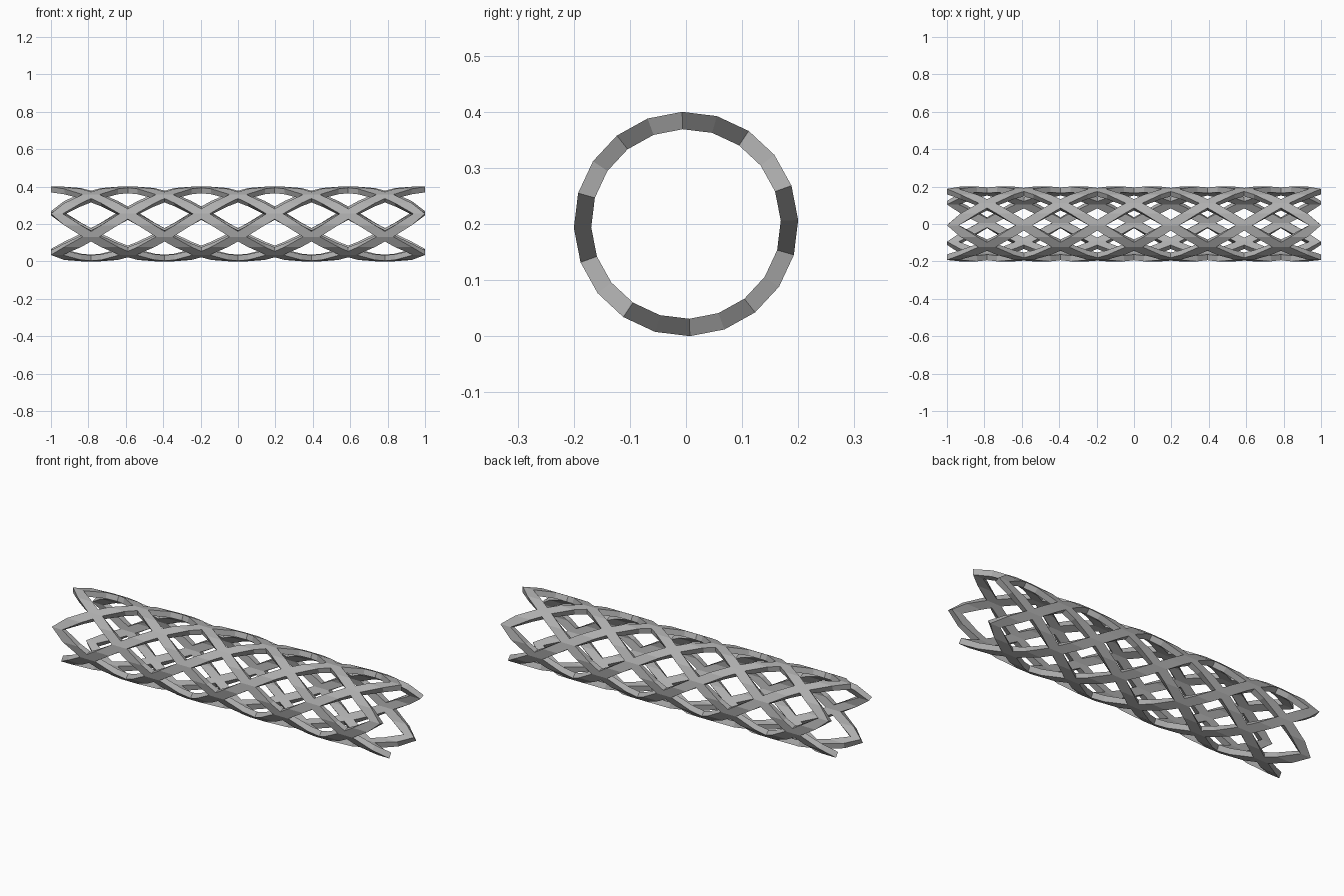
import bpy
import bmesh
from math import cos, sin, radians

if "Cube" in bpy.data.objects:
    bpy.data.objects.remove(bpy.data.objects["Cube"], do_unlink=True)

OUTER, INNER = 0.2, 0.169    # tube radii
REACH = 0.982                # axial distance from the middle to the end crossings
HALF_WIDTH = 0.045           # half the bar width, measured along the axis
STEPS = 20                   # straight segments in one full turn
BARS = 5                     # bars wound in each direction
START = 200                  # angle of a crossing at mid length

grey = bpy.data.materials.new("metal grey")
grey.use_nodes = True
colour = (0.43, 0.43, 0.43, 1)
grey.diffuse_color = colour
grey.node_tree.nodes["Principled BSDF"].inputs["Base Color"].default_value = colour


def helical_bar(name, start, direction):
    """Sweep a rectangular section one full turn along the x axis."""
    bm = bmesh.new()
    rings = []
    for step in range(STEPS + 1):
        t = 2 * step / STEPS - 1
        angle = radians(start + direction * 180 * t)
        ring = []
        for side, radius in ((-1, OUTER), (1, OUTER), (1, INNER), (-1, INNER)):
            x = max(-1, min(1, REACH * t + side * HALF_WIDTH))
            ring.append(bm.verts.new((x, radius * cos(angle),
                                      OUTER + radius * sin(angle))))
        rings.append(ring)
    for a, b in zip(rings, rings[1:]):
        for i in range(4):
            j = (i + 1) % 4
            bm.faces.new((a[i], a[j], b[j], b[i]))
    # end caps
    bm.faces.new(rings[0])
    bm.faces.new(rings[-1])
    bmesh.ops.recalc_face_normals(bm, faces=bm.faces)
    mesh = bpy.data.meshes.new(name)
    bm.to_mesh(mesh)
    bm.free()
    mesh.materials.append(grey)
    bpy.context.collection.objects.link(bpy.data.objects.new(name, mesh))


# Two opposing sets of bars form the open lattice tube
for k in range(BARS):
    angle = START + k * 360 / BARS
    helical_bar(f"right_hand_bar_{k + 1}", angle, 1)
    helical_bar(f"left_hand_bar_{k + 1}", angle, -1)
